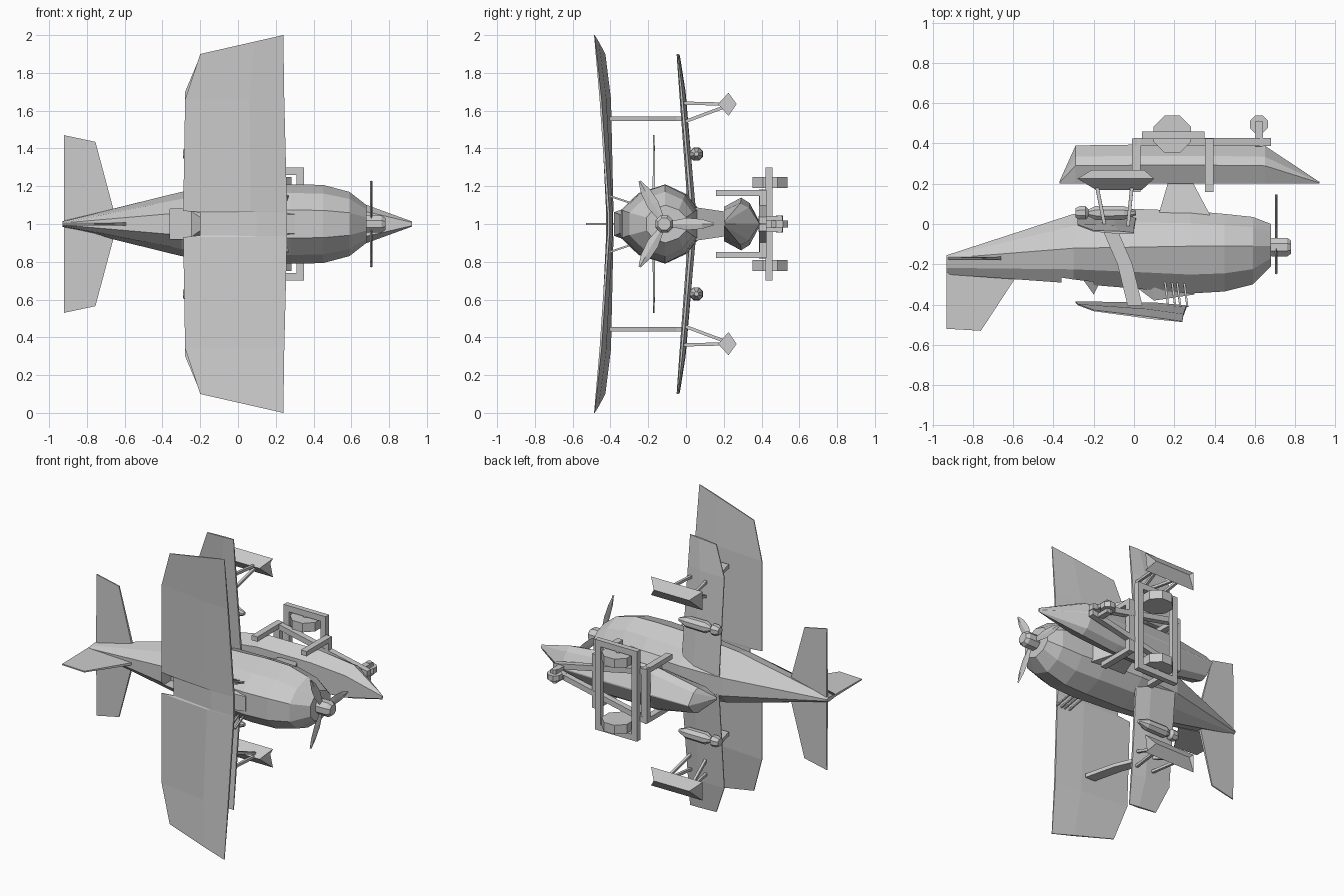
import bpy, bmesh, math
from mathutils import Vector

if "Cube" in bpy.data.objects:
    bpy.data.objects.remove(bpy.data.objects["Cube"])


def loft(name, rings):
    """Skin equal-length rings of points and cap both ends."""
    bm = bmesh.new()
    vs = [[bm.verts.new(p) for p in r] for r in rings]
    n = len(rings[0])
    for a, b in zip(vs, vs[1:]):
        for i in range(n):
            j = (i + 1) % n
            bm.faces.new((a[i], a[j], b[j], b[i]))
    bm.faces.new(vs[0])
    bm.faces.new(vs[-1][::-1])
    bmesh.ops.recalc_face_normals(bm, faces=bm.faces)
    me = bpy.data.meshes.new(name)
    bm.to_mesh(me)
    bm.free()
    ob = bpy.data.objects.new(name, me)
    bpy.context.collection.objects.link(ob)
    return ob


def box(name, x0, x1, y0, y1, z0, z1):
    return loft(name, [[(x, y0, z0), (x, y1, z0), (x, y1, z1), (x, y0, z1)] for x in (x0, x1)])


def rod(name, p, q, r, sides=6):
    """Straight prism from p to q."""
    p, q = Vector(p), Vector(q)
    d = (q - p).normalized()
    u = d.cross(Vector((0, 1, 0) if abs(d.y) < 0.9 else (1, 0, 0))).normalized()
    v = d.cross(u)
    ang = [math.tau * (i + 0.5) / sides for i in range(sides)]
    return loft(name, [[c + (u * math.cos(a) + v * math.sin(a)) * r for a in ang] for c in (p, q)])


def spindle(name, y, z, stations, sides=8):
    """Turned body along x from (x, radius) pairs."""
    return loft(name, [[(x, y + r * math.cos(math.tau * (i + .5) / sides),
                         z + r * math.sin(math.tau * (i + .5) / sides)) for i in range(sides)]
                       for x, r in stations])


def wing(name, side, stations):
    """Stations: (z_lead, z_trail, x_lead, x_trail, y_lead, y_trail, half thickness)."""
    rings = []
    for zl, zt, xl, xt, yl, yt, t in stations:
        def pt(f, off):
            return (xl + (xt - xl) * f, yl + (yt - yl) * f + off, 1 + side * (zl + (zt - zl) * f))
        rings.append([pt(0, -t * .3), pt(.35, -t), pt(1, -.003), pt(1, .003), pt(.35, t * .7), pt(0, t * .3)])
    return loft(name, rings)


# Fuselage: x, top y, bottom y, side y, half width
rings = []
for x, top, bot, mid, w in [(-.93, -.25, -.155, -.17, .015), (-.30, -.295, .05, -.12, .17),
                            (0, -.32, .075, -.115, .20), (.28, -.345, .065, -.11, .21),
                            (.45, -.335, .05, -.11, .207), (.59, -.30, .035, -.11, .17),
                            (.68, -.21, 0, -.11, .10)]:
    half = [(top, .35), (top + (mid - top) * .4, .78), (mid, 1),
            (bot + (mid - bot) * .35, .75), (bot, .35)]
    rings.append([(x, y, 1 + w * k) for y, k in half] + [(x, y, 1 - w * k) for y, k in half[::-1]])
fuselage = loft("fuselage", rings)

# Cockpit opening
cutter = box("cockpit_cutter", -.36, -.20, -.5, -.19, .92, 1.08)
cutter.hide_render = True
cutter.hide_viewport = True
mod = fuselage.modifiers.new("cockpit", "BOOLEAN")
mod.object = cutter
mod.solver = "EXACT"
loft("windscreen", [[(-.25, -.28, 1 + s), (-.20, -.35, 1 + s * .5), (-.17, -.29, 1 + s)] for s in (-.07, .07)])
loft("engine_fairing", [[(x, -.30, 1 - w), (x, y, 1 - w * .7), (x, y, 1 + w * .7), (x, -.30, 1 + w)]
                        for x, y, w in ((.02, -.32, .06), (.10, -.38, .09), (.30, -.35, .07))])

# Tail fin
loft("tail_fin", [[(-.93, -.24, 1 + s), (-.93, -.52, 1 + s * .5), (-.76, -.53, 1 + s * .5), (-.59, -.27, 1 + s)]
                  for s in (-.008, .008)])
for s, tag in ((1, "left"), (-1, "right")):
    # Tailplane
    loft("tailplane_" + tag, [[(-.92, -.17 + t, 1), (-.92, -.17 + t * .5, 1 + s * .47),
                               (-.755, -.17 + t * .5, 1 + s * .435), (-.66, -.17 + t, 1 + s * .08)]
                              for t in (-.008, .008)])

    # Wings
    wing("upper_wing_" + tag, s, [
        (0, 0, .26, -.20, -.41, -.39, .02), (.065, .06, .26, -.20, -.41, -.39, .02),
        (.07, .07, .26, -.29, -.412, -.387, .02), (.66, .66, .245, -.28, -.452, -.40, .018),
        (1.0, .90, .24, -.20, -.485, -.43, .006)])
    wing("lower_wing_" + tag, s, [
        (.05, .05, .01, -.28, .03, .05, .025), (.70, .70, 0, -.28, -.025, -.005, .018),
        (.90, .89, 0, -.20, -.045, -.035, .008)])

    # Interplane strut: bent blade
    loft("interplane_strut_" + tag, [[(x - .037, y, 1 + s * .545), (x + .037, y, 1 + s * .545),
                                      (x + .037, y, 1 + s * .57), (x - .037, y, 1 + s * .57)]
                                     for x, y in ((-.12, 0), (-.11, -.05), (-.045, -.2), (.005, -.405))])

    # Cabane struts
    for x in (.15, .185, .21, .245):
        rod("cabane_strut_" + tag, (x, -.26, 1 + s * .10), (x + .02, -.41, 1 + s * .15), .007, 4)

    # Wing float: diamond section
    loft("wing_float_" + tag, [[(xa, .17, 1 + s * .635), (xb, .225, 1 + s * .695),
                                (xc, .268, 1 + s * .635), (xb, .225, 1 + s * .572)]
                               for xa, xb, xc in ((-.19, -.28, -.21), (.04, .10, .05))])
    for x, dx in ((-.185, .04), (-.01, -.02)):
        for z0, z1 in ((.64, .635), (.54, .615)):
            rod("float_strut_" + tag, (x, .19, 1 + s * z1), (x + dx, -.01, 1 + s * z0), .012, 4)

    # Underwing store
    spindle("underwing_store_" + tag, .055, 1 + s * .37,
            [(-.29, .025), (-.27, .036), (-.24, .036), (-.225, .018), (-.19, .038), (-.05, .036), (.01, .012)])

# Main float: V bottom; stations are x, width scale, depth scale
sec = [(0, .09), (.09, .14), (.135, .11), (.19, .004)]
rings = []
for x, w, d in ((-.37, .06, .06), (-.29, .6, 1), (0, 1, 1.02), (.40, 1, 1.02), (.65, .8, .99), (.92, .1, .05)):
    half = [(.2 + a * d, b * w) for a, b in sec]
    rings.append([(x, y, 1 + z) for y, z in half] + [(x, y, 1 - z) for y, z in half[::-1]])
loft("main_float", rings)

# Pylon joining fuselage and float
loft("float_pylon", [[(a, y, 1 - w), (b, y, 1 - w), (b, y, 1 + w), (a, y, 1 + w)]
                     for a, b, y, w in ((.12, .38, .04, .09), (.17, .29, .21, .065))])

# Propeller
spindle("propeller_hub", -.115, 1, [(.66, .035), (.685, .05), (.76, .05), (.78, .035)])
for i in range(3):
    a = math.tau * i / 3
    d, e = Vector((0, math.cos(a), math.sin(a))), Vector((0, -math.sin(a), math.cos(a)))
    c, edge = Vector((.706, -.115, 1)), Vector((.006, 0, 0))
    loft("propeller_blade", [[c + d * r + e * w, c + d * r + edge, c + d * r - e * w, c + d * r - edge]
                             for r, w in ((.03, .015), (.12, .032), (.20, .026), (.262, .006))])

# Beaching trolley: outer wheel frame
for x in (.04, .31):
    box("trolley_frame_side", x, x + .04, .422, .458, .70, 1.30)
for z in (.70, 1.26):
    box("trolley_frame_end", .08, .31, .422, .458, z, z + .04)
# Cradle cross bars, uprights, diagonals and wheels
for x in (-.01, .352):
    box("cradle_cross_bar", x, x + .042, .388, .425, .82, 1.18)
for s in (-1, 1):
    z = 1 + s * .165
    for x in (-.01, .352):
        box("cradle_upright", x, x + .042, .158, .388, z - .016, z + .016)
    loft("cradle_diagonal", [[(x, .387, c - .018), (x, .426, c - .018), (x, .426, c + .018), (x, .387, c + .018)]
                             for x, c in ((0, z), (.68, 1 + s * .02))])
    z = 1 + s * .22
    rod("main_wheel", (.19, .445, z - .03), (.19, .445, z + .03), .1, 8)
    rod("main_axle", (.19, .44, z), (.19, .44, 1 + s * .29), .015, 6)
    box("nose_wheel_fork", .60, .64, .385, .51, 1 + s * .03 - .012, 1 + s * .03 + .012)
rod("nose_wheel", (.62, .495, .982), (.62, .495, 1.018), .048, 8)
rod("nose_axle", (.62, .495, .955), (.62, .495, 1.045), .018, 6)
